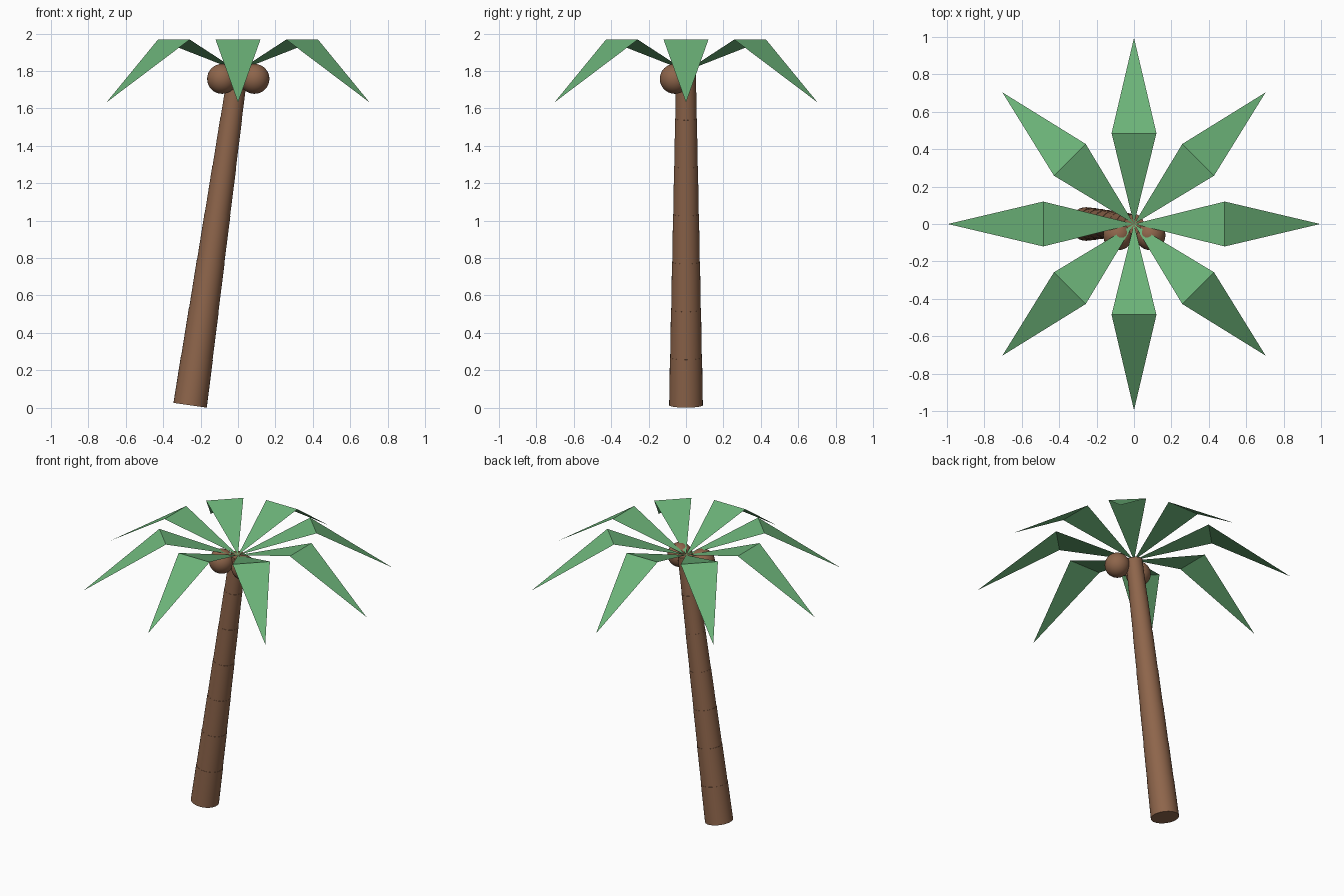
import bpy, math
from mathutils import Vector

if "Cube" in bpy.data.objects:
    bpy.data.objects.remove(bpy.data.objects["Cube"])


def material(name, color):
    m = bpy.data.materials.new(name)
    m.diffuse_color = color
    m.use_nodes = True
    m.node_tree.nodes["Principled BSDF"].inputs["Base Color"].default_value = m.diffuse_color
    return m


brown = material("bark", (0.27, 0.13, 0.07, 1))
green = material("leaf", (0.15, 0.45, 0.19, 1))

# Leaning trunk made of stacked, gradually thinner segments
bottom, top = Vector((-0.256, 0, 0.013)), Vector((0, 0, 1.80))
axis = top - bottom
tilt = math.atan2(axis.x, axis.z)
count = 7
for i in range(count):
    r = 0.09 - 0.0055 * i
    bpy.ops.mesh.primitive_cone_add(
        vertices=32, radius1=r, radius2=r - 0.004, depth=axis.length / count,
        location=bottom + axis * (i + 0.5) / count, rotation=(0, tilt, 0))
    seg = bpy.context.object
    seg.name = f"trunk_segment_{i + 1}"
    seg.data.materials.append(brown)
    bpy.ops.object.shade_smooth_by_angle(angle=math.radians(40))

# Coconuts tucked under the crown
for side, x in (("left", -0.085), ("right", 0.088)):
    bpy.ops.mesh.primitive_uv_sphere_add(
        segments=32, ring_count=16, radius=0.08, location=(x, -0.06, 1.758))
    nut = bpy.context.object
    nut.name = f"coconut_{side}"
    nut.data.materials.append(brown)
    bpy.ops.object.shade_smooth()

# Eight flat fronds: two triangles folded across the widest point
frond_mesh = bpy.data.meshes.new("frond")
frond_mesh.from_pydata(
    [(0, 0, 0), (0.485, -0.12, 0.168), (0.485, 0.12, 0.168), (0.995, 0, -0.168)],
    [], [(0, 1, 2), (1, 3, 2)])
frond_mesh.materials.append(green)
for i in range(8):
    frond = bpy.data.objects.new(f"frond_{i + 1}", frond_mesh)
    frond.location = top
    frond.rotation_euler.z = i * math.pi / 4
    bpy.context.collection.objects.link(frond)
